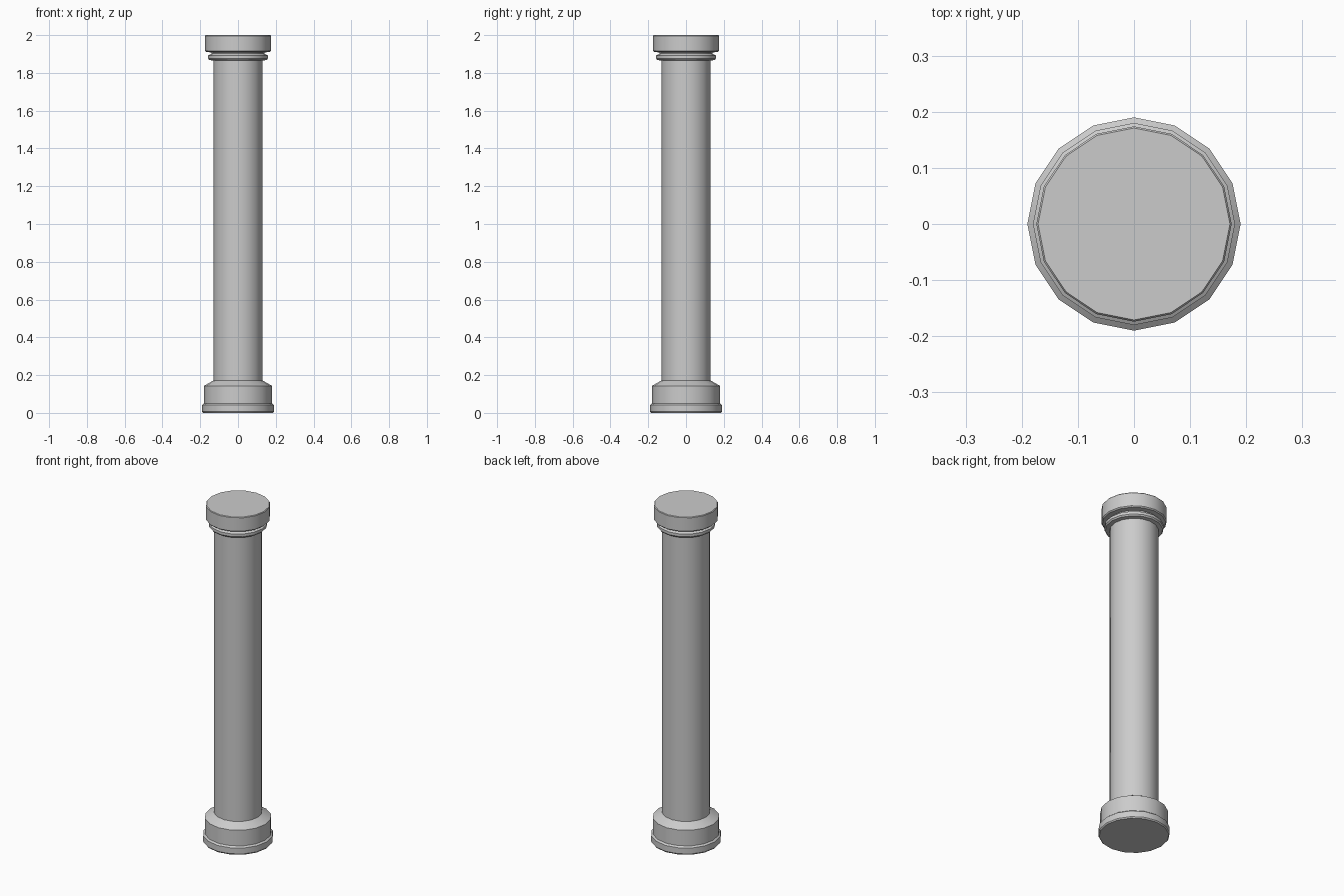
import bpy, bmesh, math

if "Cube" in bpy.data.objects:
    bpy.data.objects.remove(bpy.data.objects["Cube"])

SIDES = 16


def turned(name, profile):
    """Closed 16-sided solid from (radius, height) pairs, bottom to top."""
    bm = bmesh.new()
    rings = []
    for r, z in profile:
        rings.append([bm.verts.new((r * math.cos(2 * math.pi * i / SIDES),
                                    r * math.sin(2 * math.pi * i / SIDES), z))
                      for i in range(SIDES)])
    for a, b in zip(rings, rings[1:]):
        for i in range(SIDES):
            j = (i + 1) % SIDES
            bm.faces.new((a[i], a[j], b[j], b[i]))
    bm.faces.new(rings[0][::-1])
    bm.faces.new(rings[-1])
    mesh = bpy.data.meshes.new(name)
    bm.to_mesh(mesh)
    bm.free()
    obj = bpy.data.objects.new(name, mesh)
    bpy.context.collection.objects.link(obj)
    bpy.ops.object.select_all(action='DESELECT')
    obj.select_set(True)
    bpy.context.view_layer.objects.active = obj
    bpy.ops.object.shade_smooth_by_angle(angle=math.radians(30))
    return obj


# One continuous turned column: foot ring, base drum, shaft, collar, cap
turned("column", [
    (0.185, 0.0), (0.19, 0.007), (0.19, 0.042), (0.18, 0.05),
    (0.18, 0.143), (0.13, 0.172),
    (0.13, 1.865), (0.152, 1.868), (0.158, 1.876), (0.158, 1.892),
    (0.14, 1.902), (0.14, 1.908),
    (0.168, 1.911), (0.174, 1.917), (0.174, 1.996), (0.171, 2.0),
])
